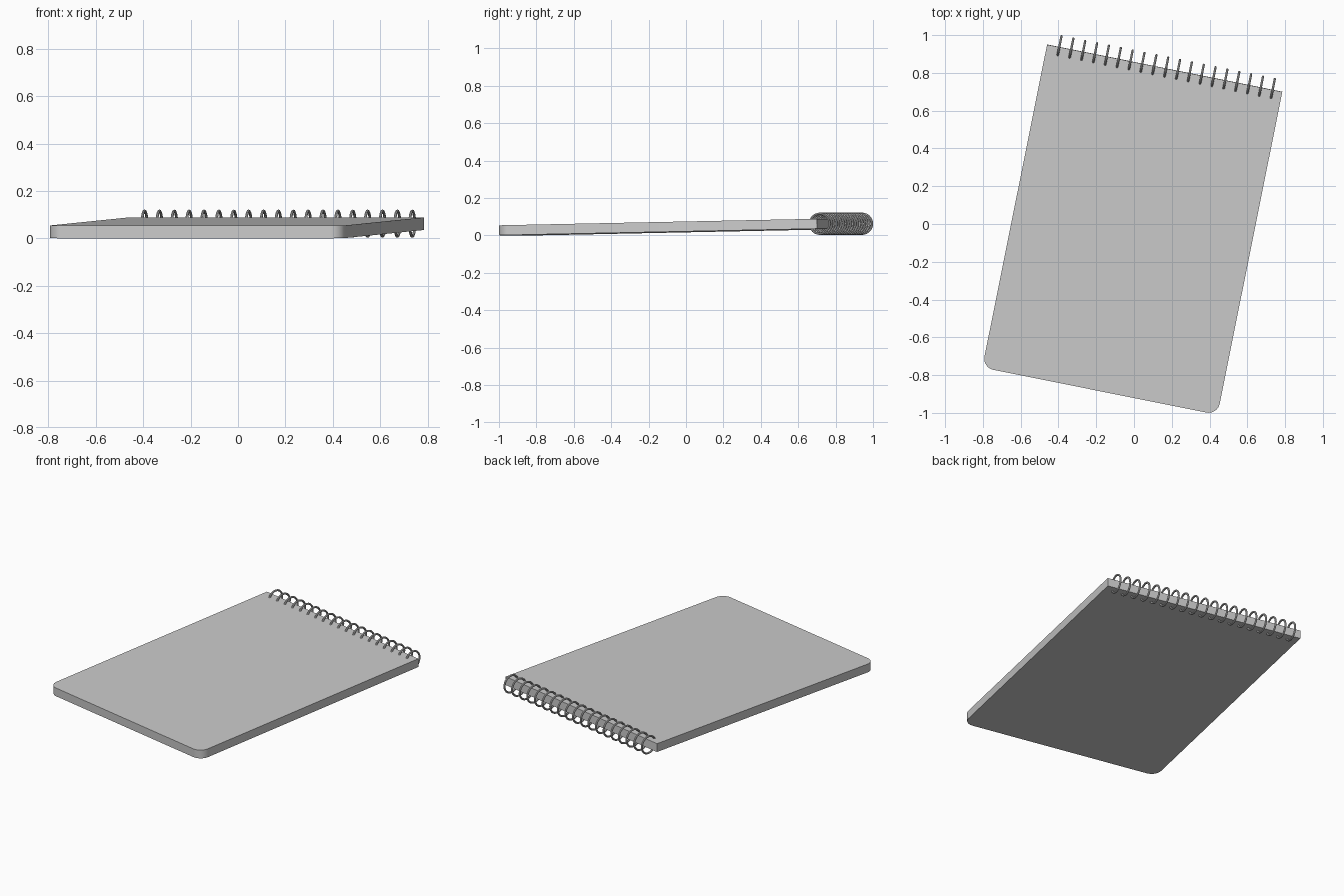
import bpy, bmesh, math
from mathutils import Matrix

if "Cube" in bpy.data.objects:
    bpy.data.objects.remove(bpy.data.objects["Cube"])

WIDTH, LENGTH, THICK, CORNER = 1.27, 1.744, 0.053, 0.06
RINGS, FIRST, LAST = 19, -0.569, 0.583

# Shared frame: origin at the middle of the bound edge, turned and slightly tilted
frame = (Matrix.Translation((0.1625, 0.825, 0.0618))
         @ Matrix.Rotation(math.radians(-11.35), 4, 'Z')
         @ Matrix.Rotation(math.asin(0.035 / LENGTH), 4, 'X'))


def smooth(obj):
    bpy.ops.object.select_all(action='DESELECT')
    obj.select_set(True)
    bpy.context.view_layer.objects.active = obj
    bpy.ops.object.shade_smooth_by_angle(angle=math.radians(35))


# Paper pad: outline with two rounded corners, extruded to thickness
outline = [(WIDTH / 2, 0), (-WIDTH / 2, 0)]
for side, start in ((-1, 180), (1, 270)):
    cx, cy = side * (WIDTH / 2 - CORNER), -LENGTH + CORNER
    for i in range(9):
        a = math.radians(start + 90 * i / 8)
        outline.append((cx + CORNER * math.cos(a), cy + CORNER * math.sin(a)))

bm = bmesh.new()
base = bm.faces.new([bm.verts.new((x, y, -THICK / 2)) for x, y in outline])
top = bmesh.ops.extrude_face_region(bm, geom=[base])["geom"]
bmesh.ops.translate(bm, vec=(0, 0, THICK),
                    verts=[v for v in top if isinstance(v, bmesh.types.BMVert)])
bmesh.ops.recalc_face_normals(bm, faces=bm.faces)
mesh = bpy.data.meshes.new("paper_pad")
bm.to_mesh(mesh)
bm.free()
pad = bpy.data.objects.new("paper_pad", mesh)
bpy.context.collection.objects.link(pad)
pad.matrix_world = frame
smooth(pad)

# Binding rings: one wire loop repeated along the bound edge
bpy.ops.mesh.primitive_torus_add(major_radius=0.0535, minor_radius=0.006,
                                 major_segments=32, minor_segments=8)
rings = bpy.context.object
rings.name = "binding_rings"
rings.data.transform(Matrix.Translation((FIRST, 0.005, 0))
                     @ Matrix.Rotation(math.pi / 2, 4, 'Y'))
rings.matrix_world = frame
smooth(rings)
array = rings.modifiers.new("repeat", 'ARRAY')
array.count = RINGS
array.use_relative_offset = False
array.use_constant_offset = True
array.constant_offset_displace = ((LAST - FIRST) / (RINGS - 1), 0, 0)
